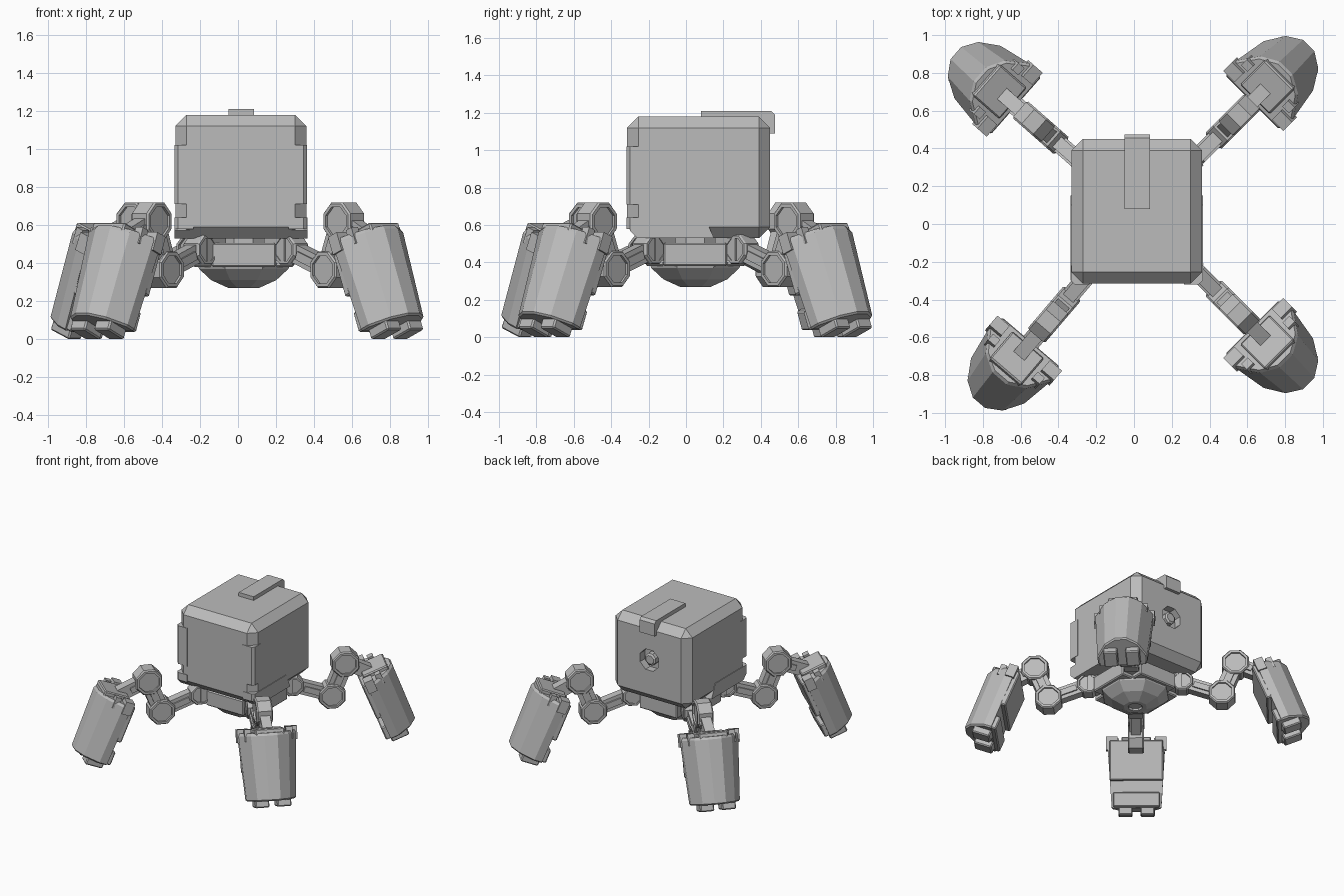
import bpy, bmesh, math
from mathutils import Matrix, Vector

cube = bpy.data.objects.get("Cube")
if cube:
    bpy.data.objects.remove(cube, do_unlink=True)

grey = bpy.data.materials.new("plain grey")
grey.use_nodes = True
grey.diffuse_color = (0.5, 0.5, 0.5, 1)
grey.node_tree.nodes["Principled BSDF"].inputs["Base Color"].default_value = (0.5, 0.5, 0.5, 1)


def finish(name, bm, matrix=Matrix(), bevel=0):
    if bevel:
        bmesh.ops.bevel(bm, geom=bm.edges[:], offset=bevel, segments=1, affect='EDGES')
    bmesh.ops.recalc_face_normals(bm, faces=bm.faces[:])
    mesh = bpy.data.meshes.new(name)
    bm.to_mesh(mesh)
    bm.free()
    mesh.materials.append(grey)
    obj = bpy.data.objects.new(name, mesh)
    obj.matrix_world = matrix
    bpy.context.collection.objects.link(obj)
    return obj


def loft(name, rings, matrix=Matrix()):
    """Skin a list of equal-length point rings and cap both ends."""
    bm = bmesh.new()
    loops = [[bm.verts.new(p) for p in ring] for ring in rings]
    for a, b in zip(loops, loops[1:]):
        for i in range(len(a)):
            j = (i + 1) % len(a)
            bm.faces.new((a[i], a[j], b[j], b[i]))
    bm.faces.new(loops[0])
    bm.faces.new(loops[-1])
    return finish(name, bm, matrix)


def box(name, lo, hi, matrix=Matrix(), bevel=0):
    lo, hi = Vector(lo), Vector(hi)
    bm = bmesh.new()
    bmesh.ops.create_cube(bm, size=1)
    for v in bm.verts:
        v.co = Vector(c * s for c, s in zip(v.co, hi - lo)) + (lo + hi) / 2
    return finish(name, bm, matrix, bevel)


def turned(name, profile, matrix=Matrix(), sides=8):
    """Faceted turning about z from (radius, height) pairs."""
    step = 2 * math.pi / sides
    return loft(name, [[(r * math.cos((i + .5) * step), r * math.sin((i + .5) * step), z)
                        for i in range(sides)] for r, z in profile], matrix)


def joint(name, r, z, radius, half, matrix):
    """Octagonal pivot across the leg, with sunken caps."""
    rim, cap = radius * .75, half - .015
    place = matrix @ Matrix.Translation((r, 0, z)) @ Matrix.Rotation(math.pi / 2, 4, 'X')
    turned(name, [(rim, -cap), (rim, -half), (radius * .92, -half), (radius, -half + .01),
                  (radius, half - .01), (radius * .92, half), (rim, half), (rim, cap)], place)


def link(name, a, b, half_width, half_height, matrix):
    """Straight bar between two (radius, height) points, with a raised rib."""
    d = Vector((b[0] - a[0], 0, b[1] - a[1]))
    place = matrix @ Matrix.Translation((a[0], 0, a[1])) @ Matrix.Rotation(-math.atan2(d.z, d.x), 4, 'Y')
    box(name, (0, -half_width, -half_height), (d.length, half_width, half_height), place)
    # The rib stops short of the sunken joint caps
    box(name + "_rib", (.09, -half_width - .012, -half_height * .45),
        (d.length - .09, half_width + .012, half_height * .45), place)


# Body shell with a round socket in the back
body = box("body", (-.33, -.315, .53), (.36, .45, 1.18), bevel=.06)
cutter = turned("socket_cutter", [(.09, -.06), (.09, .06)],
                Matrix.Translation((.015, .45, .87)) @ Matrix.Rotation(math.pi / 2, 4, 'X'))
cutter.hide_render = True
mod = body.modifiers.new("socket", 'BOOLEAN')
mod.object = cutter
mod.operation = 'DIFFERENCE'
mod.solver = 'EXACT'
bpy.context.view_layer.objects.active = body
bpy.ops.object.modifier_apply(modifier=mod.name)
bpy.data.objects.remove(cutter, do_unlink=True)
turned("socket_pin", [(.05, -.04), (.05, .015), (.035, .025)],
       Matrix.Translation((.015, .42, .87)) @ Matrix.Rotation(-math.pi / 2, 4, 'X'))

# Top strap folding over the back edge
strap = [(.08, 1.17), (.08, 1.21), (.455, 1.21), (.475, 1.19), (.475, 1.09),
         (.44, 1.09), (.44, 1.12), (.38, 1.17)]
loft("top_strap", [[(x, y, z) for y, z in strap] for x in (-.05, .085)])

# Corner guards and lower skirts on both sides
for side, sign in (("left", 1), ("right", -1)):
    mirror = Matrix.Translation((.015, 0, 0)) @ Matrix.Diagonal((sign, 1, 1, 1))
    for part, low, high in (("corner_guard", .71, 1.02), ("corner_foot", .58, .64)):
        plan = [(.25, -.319), (.33, -.319), (.349, -.30), (.349, -.22), (.25, -.22)]
        loft(f"{side}_{part}", [[(x, y, z) for x, y in plan] for z in (low, high)], mirror)
    skirt = [(-.30, .64), (.10, .64), (.15, .53), (-.26, .53), (-.30, .57)]
    loft(f"{side}_skirt", [[(x, y, z) for y, z in skirt] for x in (.27, .35)], mirror)

# Hub under the body
hub = Matrix.Translation((.03, .05, 0))
turned("neck", [(.13, .49), (.13, .56)], hub)
turned("hub_core", [(.24, .38), (.24, .50)], hub)
for i, side in enumerate(("left", "back", "right", "front")):
    turn = hub @ Matrix.Rotation(i * math.pi / 2, 4, 'Z')
    box(f"hub_plate_{side}", (.14, -.17, .38), (.265, .17, .505), turn, bevel=.008)
turned("hub_dish", [(.265, .40), (.255, .37), (.185, .31), (.09, .27), (.055, .27), (.05, .285)], hub)

# Four legs
section = [(0, -1), (.27, -1), (.76, -.66), (1, -.23), (1, .23), (.76, .66), (.27, 1), (0, 1)]


def shell_ring(depth, half_width, z):
    return [(n * depth, t * half_width, z) for n, t in section]


def make_leg(label, angle, reach):
    leg = hub @ Matrix.Rotation(math.radians(angle), 4, 'Z')
    shoulder, knee, elbow, ankle = (.35, .47), (.645, .365), (.745, .62), (.92 + reach, .53)
    box(label + "_mount", (.20, -.05, .41), (.35, .05, .53), leg)
    joint(label + "_shoulder", *shoulder, .085, .055, leg)
    link(label + "_upper_link", shoulder, knee, .035, .05, leg)
    joint(label + "_knee", *knee, .105, .06, leg)
    link(label + "_middle_link", knee, elbow, .04, .06, leg)
    joint(label + "_elbow", *elbow, .108, .06, leg)
    link(label + "_lower_link", elbow, ankle, .038, .05, leg)

    # Foot: tapered shell, flat on the inside, leaning outward
    foot = leg @ Matrix.Translation((.86 + reach, 0, .54)) @ Matrix.Rotation(math.radians(-22), 4, 'Y')
    loft(label + "_foot_shell", [shell_ring(.225, .205, -.03), shell_ring(.235, .215, -.05),
                                 shell_ring(.225, .185, -.525), shell_ring(.215, .175, -.535)], foot)
    box(label + "_foot_crown", (0, -.11, -.06), (.2, .11, 0), foot, bevel=.008)
    box(label + "_inner_pad", (-.035, -.2, -.33), (.01, .2, -.03), foot, bevel=.008)
    box(label + "_inner_lip", (-.035, -.175, -.53), (.01, .175, -.42), foot, bevel=.008)
    for side, sign in (("a", 1), ("b", -1)):
        flip = foot @ Matrix.Diagonal((1, sign, 1, 1))
        box(f"{label}_inner_tab_{side}", (-.01, .14, -.1), (.06, .225, 0), flip)
        box(f"{label}_outer_tab_{side}", (.085, .13, -.09), (.13, .18, 0), flip)
        box(f"{label}_toe_{side}", (0, .03, -.585), (.14, .135, -.52), flip, bevel=.008)


for label, angle, reach in (("back_left_leg", 45, 0), ("back_right_leg", 138.7, .03),
                            ("front_right_leg", 229.5, .045), ("front_left_leg", -45, 0)):
    make_leg(label, angle, reach)
